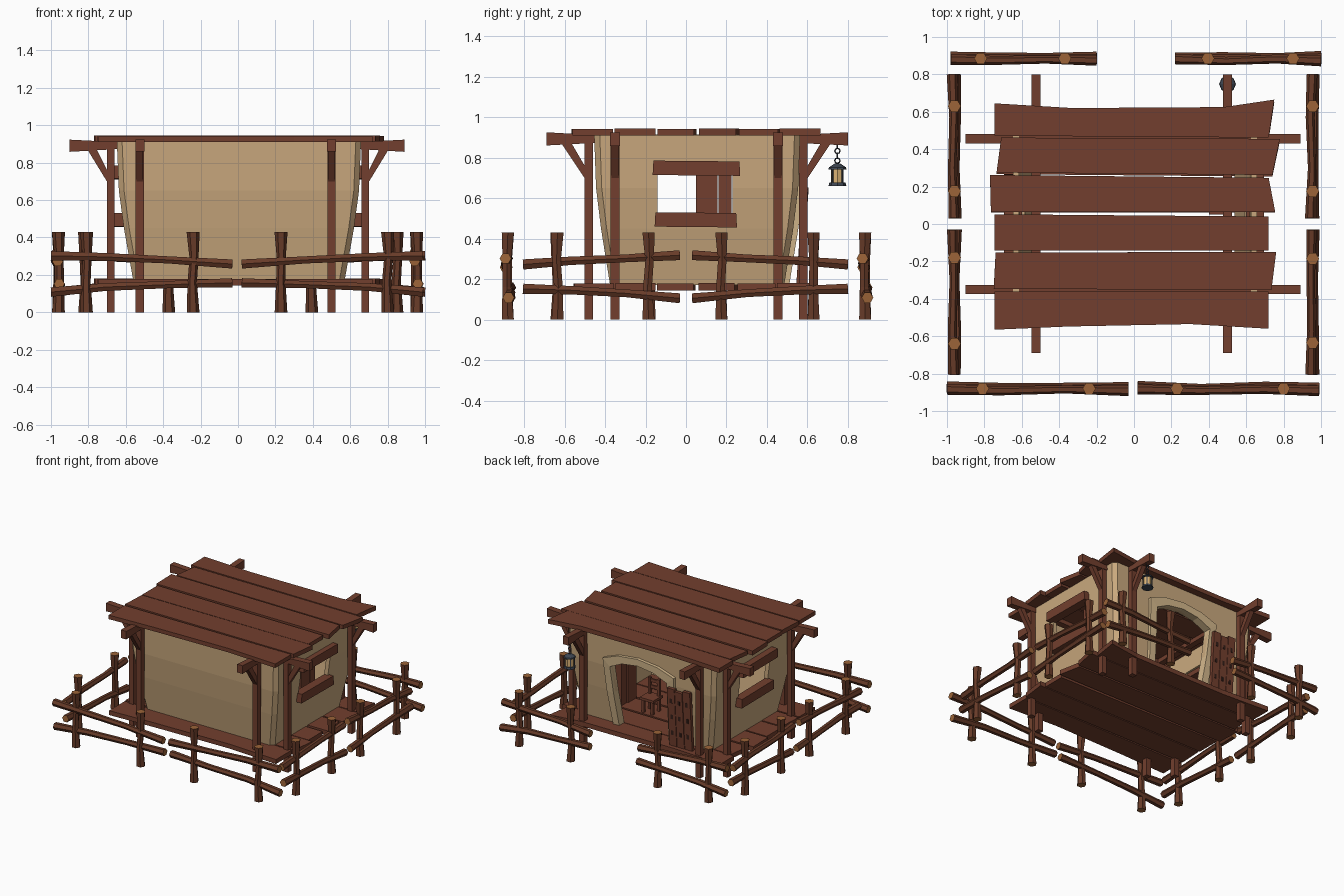
import bpy, bmesh, math, random
from mathutils import Vector

if "Cube" in bpy.data.objects:
    bpy.data.objects.remove(bpy.data.objects["Cube"])

random.seed(4)


def mat(name, r, g, b):
    m = bpy.data.materials.new(name)
    m.diffuse_color = [((c / 255 + 0.055) / 1.055) ** 2.4 for c in (r, g, b)] + [1]
    m.use_nodes = True
    m.node_tree.nodes["Principled BSDF"].inputs["Base Color"].default_value = m.diffuse_color
    return m


WOOD = mat("red brown wood", 114, 63, 46)
BARK = mat("fence bark", 104, 59, 40)
CUT = mat("cut wood end", 156, 100, 56)
PLASTER = mat("cream plaster", 202, 169, 126)
TRIM = mat("pale trim", 212, 184, 140)
IRON = mat("blue grey iron", 62, 70, 82)
GLASS = mat("lantern glow", 220, 180, 118)
DARK = mat("dark nail", 50, 30, 24)


def finish(name, bm, mats):
    bmesh.ops.recalc_face_normals(bm, faces=bm.faces)
    me = bpy.data.meshes.new(name)
    bm.to_mesh(me)
    bm.free()
    for m in mats:
        me.materials.append(m)
    ob = bpy.data.objects.new(name, me)
    bpy.context.collection.objects.link(ob)
    return ob


def prism(name, pts, axis, a, b, m):
    """Extrude a 2D outline between a and b along an axis."""
    put = {'x': lambda p, t: (t, p[0], p[1]), 'y': lambda p, t: (p[0], t, p[1]),
           'z': lambda p, t: (p[0], p[1], t)}[axis]
    bm = bmesh.new()
    lo, hi = [[bm.verts.new(put(p, t)) for p in pts] for t in (a, b)]
    bm.faces.new(lo)
    bm.faces.new(hi)
    for i in range(len(pts)):
        j = (i + 1) % len(pts)
        bm.faces.new((lo[i], lo[j], hi[j], hi[i]))
    return finish(name, bm, [m])


def box(name, x, y, z, m):
    return prism(name, [(x[0], y[0]), (x[1], y[0]), (x[1], y[1]), (x[0], y[1])], 'z', z[0], z[1], m)


def log(name, pts, radii, mats, sides=6):
    """Six-sided log through points, with pale cut ends."""
    pts = [Vector(p) for p in pts]
    d = (pts[-1] - pts[0]).normalized()
    u = d.cross(Vector((0, 0, 1)) if abs(d.z) < 0.9 else Vector((0, 1, 0))).normalized()
    v = d.cross(u)
    bm = bmesh.new()
    rings = [[bm.verts.new(p + r * (math.cos(2 * math.pi * k / sides) * u + math.sin(2 * math.pi * k / sides) * v))
              for k in range(sides)] for p, r in zip(pts, radii)]
    for A, B in zip(rings, rings[1:]):
        for k in range(sides):
            bm.faces.new((A[k], A[(k + 1) % sides], B[(k + 1) % sides], B[k]))
    for R in (rings[0], rings[-1]):
        bm.faces.new(R).material_index = len(mats) - 1
    return finish(name, bm, mats)


# Roof boards and floor boards, outlines seen from above
BOARDS = [
    [(-.745, -.565), (-.35, -.548), (.3, -.535), (.72, -.56), (.72, -.36), (-.745, -.362)],
    [(-.75, -.347), (.735, -.352), (.76, -.15), (-.74, -.152)],
    [(-.745, -.142), (.72, -.142), (.72, .04), (-.745, .052)],
    [(-.765, .065), (.755, .065), (.72, .247), (-.77, .262)],
    [(-.735, .275), (.74, .262), (.78, .455), (-.71, .462)],
    [(-.745, .472), (.72, .462), (.75, .665), (.48, .625), (-.33, .62), (-.745, .645)]]
for i, b in enumerate(BOARDS):
    lift = 0.003 * (i % 2)
    prism("roof_board", b, 'z', .91, .942 + lift, WOOD)
    prism("floor_board", [(x, y * .98 - .003) for x, y in b], 'z', .143, .178 + lift / 2, WOOD)


# Plaster walls: flaring octagonal shell with chamfered corners
def flare(z):
    for (z0, f0), (z1, f1) in (((.17, 0), (.45, .05)), ((.45, .05), (.65, .077)), ((.65, .077), (.92, .088))):
        if z <= z1:
            return f0 + (f1 - f0) * (z - z0) / (z1 - z0)
    return .088


bm = bmesh.new()
rings = []
for z in (.17, .32, .45, .55, .65, .78, .912):
    f, c = flare(z), .028
    x0, x1, y0, y1 = -.56 - f, .57 + f, -.375 - f * .9, .485 + f * .9
    rings.append([bm.verts.new((x, y, z)) for x, y in (
        (x0 + c, y0), (x1 - c, y0), (x1, y0 + c), (x1, y1 - c),
        (x1 - c, y1), (x0 + c, y1), (x0, y1 - c), (x0, y0 + c))])
for A, B in zip(rings, rings[1:]):
    for k in range(8):
        bm.faces.new((A[k], A[(k + 1) % 8], B[(k + 1) % 8], B[k]))
walls = finish("plaster_walls", bm, [PLASTER])
s = walls.modifiers.new("thickness", 'SOLIDIFY')
s.thickness, s.offset = .035, -1

# Openings: arched doorway at the back, a window through both sides
ARCH = [(-.205, .15), (-.225, .45), (-.235, .665), (-.12, .715), (.02, .735), (.16, .715), (.265, .665),
        (.25, .45), (.23, .15)]
cutters = [prism("door_cutter", ARCH, 'y', .3, .8, PLASTER),
           box("window_cutter", (-1, 1), (-.14, .23), (.49, .75), PLASTER)]
for c in cutters:
    c.hide_render = True
    m = walls.modifiers.new("opening", 'BOOLEAN')
    m.operation, m.solver, m.object = 'DIFFERENCE', 'EXACT', c
dg = bpy.context.evaluated_depsgraph_get()
walls_mesh = bpy.data.meshes.new_from_object(walls.evaluated_get(dg))
walls.modifiers.clear()
walls.data = walls_mesh
for c in cutters:
    bpy.data.objects.remove(c)

# Pale trim following the arch and the lean of the wall
bm = bmesh.new()
sections = []
for i, (x, z) in enumerate(ARCH):
    z = max(z, .178)
    ox, oz = .015 + (x - .015) * 1.25, z + (.055 if .66 < z else 0)
    sections.append([bm.verts.new((px, .485 + flare(pz) * .9 + dy, pz)) for px, pz, dy in
                     ((x, z, -.04), (x, z, .025), (ox, oz, .025), (ox, oz, -.02))])
for A, B in zip(sections, sections[1:]):
    for k in range(4):
        bm.faces.new((A[k], A[(k + 1) % 4], B[(k + 1) % 4], B[k]))
bm.faces.new(sections[0])
bm.faces.new(sections[-1])
finish("doorway_trim", bm, [TRIM])

# Window lintels and sills on both side walls
for s in (-1, 1):
    for name, z0, z1, a, b, o in (("window_lintel", .71, .785, -.165, .268, .695), ("window_sill", .455, .53, -.155, .252, .668)):
        prism(name, [(a, z0 + .004), (b, z0), (b - .004, z1 - .004), (a + .004, z1)], 'x', s * (o - .07), s * o, WOOD)

# Posts, beams and braces
XS, YS = (-.525, .5), (-.48, .58)      # pairs carrying beams along y
for x in XS:
    prism("long_beam", [(-.69, .86), (-.4, .875), (.5, .875), (.80, .86), (.80, .925), (.5, .909), (-.4, .909),
                        (-.69, .925)], 'x', x - .024, x + .024, WOOD)
    for y, s in zip(YS, (-1, 1)):
        box("corner_post", (x - .022, x + .022), (y - .021, y + .021), (0, .9), WOOD)
        prism("brace", [(y + s * .015, .69), (y + s * .015, .75), (y + s * .085, .87), (y + s * .135, .87)],
              'x', x - .018, x + .018, WOOD)
for y in (-.35, .455):
    prism("cross_beam", [(-.9, .858), (-.6, .875), (.6, .875), (.89, .858), (.89, .923), (.6, .908), (-.6, .908),
                         (-.9, .923)], 'y', y - .025, y + .025, WOOD)
    for s in (-1, 1):
        box("side_post", (s * .68 - .021, s * .68 + .021), (y - .022, y + .022), (0, .9), WOOD)
        prism("brace", [(s * .695, .69), (s * .695, .75), (s * .755, .87), (s * .805, .87)],
              'y', y - .018, y + .018, WOOD)

# Loose door boards leaning beside the doorway, with nails
for i in range(3):
    x = -.455 + i * .068
    top = .64 + (.012, -.008, .006)[i]
    prism("door_board", [(.545, .178), (.572, .178), (.605, top), (.578, top)], 'x', x, x + .064, WOOD)
    for z in (.27, .40, .53):
        y = .572 + (z - .178) * .071
        box("door_nail", (x + .022, x + .042), (y - .006, y + .003), (z, z + .035), DARK)

# Fence: (axis, fixed coordinate, start, end, post positions, tilt direction)
FENCE = [('x', -.88, -1, -.03, (-.81, -.24), 1), ('x', -.88, .99, .02, (.80, .23), 1),
         ('x', .885, -.98, -.2, (-.82, -.37), 1), ('x', .885, 1, .22, (.85, .395), 1),
         ('y', -.96, -.805, -.03, (-.64, -.18), -1), ('y', -.96, .80, .03, (.63, .175), -1),
         ('y', .955, -.805, -.03, (-.635, -.185), -1), ('y', .955, .80, .03, (.63, .175), -1)]
for axis, c, a, b, posts, tilt in FENCE:
    put = (lambda t, o, z: (t, c + o, z)) if axis == 'x' else (lambda t, o, z: (c + o, t, z))
    for t in posts:
        k = random.uniform(-.006, .006)
        log("fence_post", [put(t, 0, 0), put(t + k, k, .16), put(t - k, k, .29), put(t, 0, .43)],
            (.034, .025, .024, .035), [BARK, CUT])
    lows, highs = ((.108, .135, .148, .158), (.302, .296, .28, .258))
    if tilt < 0:
        lows, highs = ((.152, .145, .13, .105), (.272, .29, .302, .318))
    for zs, o in ((lows, .008), (highs, -.008)):
        w = random.uniform(-.006, .006)
        log("fence_rail", [put(a + (b - a) * f, o + w * (1 if i % 2 else -1), z)
                           for i, (f, z) in enumerate(zip((0, .3, .65, 1), zs))],
            (.029, .024, .022, .028), [BARK, CUT])

# Lantern hanging on a chain from the beam over the doorway side
lx, ly = .5, .748
for i in range(4):
    z = .857 - i * .024
    bpy.ops.mesh.primitive_torus_add(major_radius=.013, minor_radius=.0035, major_segments=8, minor_segments=4,
                                     location=(lx, ly, z), rotation=(math.pi / 2, 0, (i % 2) * math.pi / 2))
    bpy.context.object.name = "chain_link"
    bpy.context.object.data.materials.append(IRON)
log("lantern_cap", [(lx, ly, .742), (lx, ly, .752), (lx, ly, .772)], (.045, .042, .012), [IRON], 8)
log("lantern_glass", [(lx, ly, .675), (lx, ly, .744)], (.031, .031), [GLASS], 8)
log("lantern_base", [(lx, ly, .66), (lx, ly, .676)], (.044, .040), [IRON], 8)
for k in range(4):
    t = math.pi / 4 + k * math.pi / 2
    px, py = lx + .034 * math.cos(t), ly + .034 * math.sin(t)
    log("lantern_bar", [(px, py, .67), (px, py, .748)], (.005, .005), [IRON], 4)

# Furniture: cupboard boards, ladder-back chair and a low table
box("cupboard_board", (.40, .52), (.05, .155), (.178, .78), WOOD)
box("cupboard_board", (.41, .52), (.16, .225), (.178, .78), WOOD)
for x in (.14, .22):
    for y, top in ((.14, .43), (.22, .29)):
        box("chair_leg", (x - .01, x + .01), (y - .01, y + .01), (.178, top), WOOD)
box("chair_seat", (.12, .24), (.12, .24), (.28, .30), WOOD)
for z in (.345, .395):
    box("chair_slat", (.13, .23), (.133, .147), (z, z + .025), WOOD)
box("table_top", (-.12, .1), (-.12, .04), (.315, .335), WOOD)
for x in (-.1, .08):
    for y in (-.1, .02):
        box("table_leg", (x - .012, x + .012), (y - .012, y + .012), (.178, .316), WOOD)
